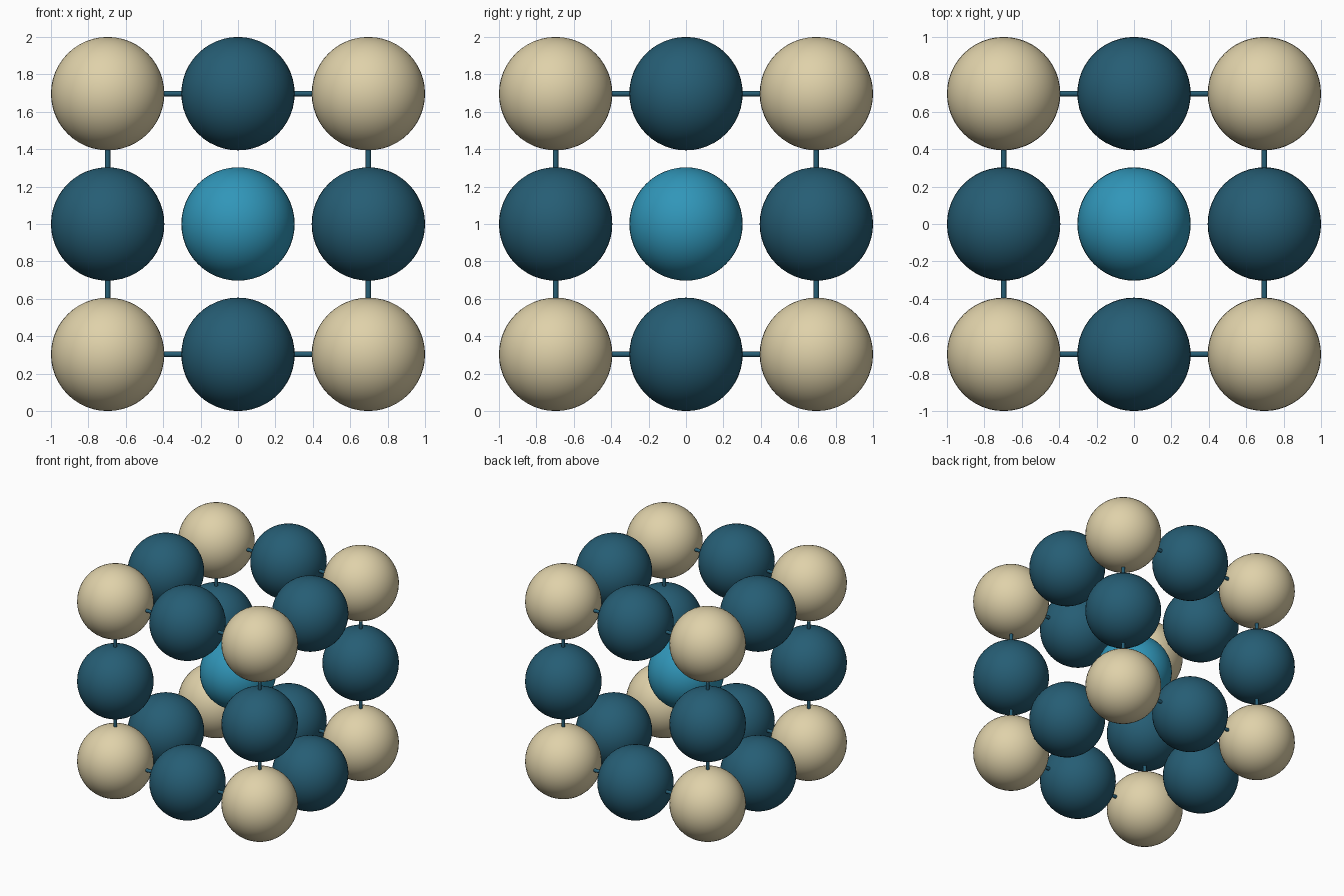
import bpy
import math
from itertools import product

if "Cube" in bpy.data.objects:
    bpy.data.objects.remove(bpy.data.objects["Cube"])

R = 0.303        # ball radius
D = 0.697        # lattice spacing
ROD = 0.0145     # rod radius


def material(name, rgb):
    m = bpy.data.materials.new(name)
    m.diffuse_color = (*rgb, 1)
    m.use_nodes = True
    m.node_tree.nodes["Principled BSDF"].inputs["Base Color"].default_value = m.diffuse_color
    return m


cream = material("cream", (0.74, 0.64, 0.40))
dark_blue = material("dark blue", (0.019, 0.110, 0.175))
bright_blue = material("bright blue", (0.030, 0.305, 0.485))


def finish(name, mat):
    ob = bpy.context.object
    ob.name = name
    ob.data.materials.append(mat)
    bpy.ops.object.shade_smooth_by_angle(angle=math.radians(40))


def place(p):
    return (p[0] * D, p[1] * D, 1 + p[2] * D)


# Balls: cream on corners, dark blue on edge midpoints, bright blue in the centre
kinds = {0: ("centre_ball", bright_blue),
         2: ("edge_ball", dark_blue),
         3: ("corner_ball", cream)}
for p in product((-1, 0, 1), repeat=3):
    n = sum(abs(c) for c in p)
    if n in kinds:
        bpy.ops.mesh.primitive_uv_sphere_add(
            segments=48, ring_count=24, radius=R, location=place(p))
        finish(*kinds[n])

# Rods: the twelve edges of the cube, running corner to corner
turns = [(0, math.pi / 2, 0), (math.pi / 2, 0, 0), (0, 0, 0)]
for axis, a, b in product(range(3), (-1, 1), (-1, 1)):
    p = [a, b]
    p.insert(axis, 0)
    bpy.ops.mesh.primitive_cylinder_add(
        vertices=16, radius=ROD, depth=2 * D,
        location=place(p), rotation=turns[axis])
    finish("edge_rod", dark_blue)
